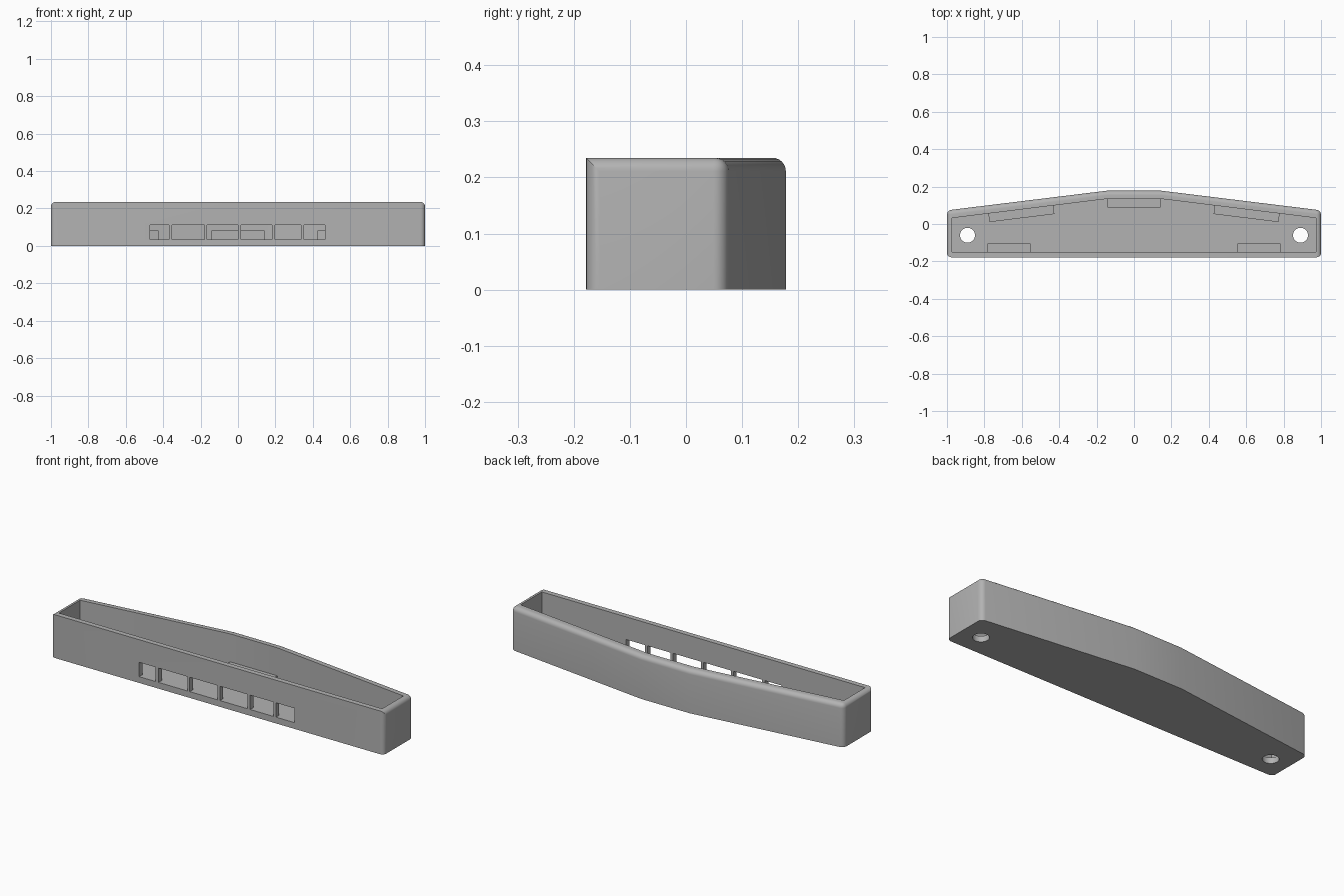
import bpy
import bmesh
import math
from mathutils import Matrix

if "Cube" in bpy.data.objects:
    bpy.data.objects.remove(bpy.data.objects["Cube"], do_unlink=True)

HEIGHT, FLOOR, FILLET = 0.235, 0.031, 0.024
LEDGE_TOP, LEDGE_DEPTH = 0.083, 0.046

grey = bpy.data.materials.new("matte grey")
grey.use_nodes = True
GREY = (0.45, 0.45, 0.45, 1)
grey.diffuse_color = GREY
grey.node_tree.nodes["Principled BSDF"].inputs["Base Color"].default_value = GREY


def finish(name, bm):
    bmesh.ops.recalc_face_normals(bm, faces=bm.faces[:])
    mesh = bpy.data.meshes.new(name)
    bm.to_mesh(mesh)
    bm.free()
    mesh.materials.append(grey)
    obj = bpy.data.objects.new(name, mesh)
    bpy.context.collection.objects.link(obj)
    return obj


def prism(half, z0, z1):
    """Extrude a left-right symmetric outline given by its +x half."""
    outline = half + [(-x, y) for x, y in reversed(half)]
    bm = bmesh.new()
    face = bm.faces.new([bm.verts.new((x, y, z0)) for x, y in outline])
    top = bmesh.ops.extrude_face_region(bm, geom=[face])["geom"]
    bmesh.ops.translate(bm, vec=(0, 0, z1 - z0),
                        verts=[v for v in top if isinstance(v, bmesh.types.BMVert)])
    bmesh.ops.recalc_face_normals(bm, faces=bm.faces[:])
    return bm


def box(name, x0, x1, y0, y1, z0, z1):
    bm = bmesh.new()
    size = Matrix.Diagonal((x1 - x0, y1 - y0, z1 - z0, 1))
    centre = Matrix.Translation(((x0 + x1) / 2, (y0 + y1) / 2, (z0 + z1) / 2))
    bmesh.ops.create_cube(bm, size=1, matrix=centre @ size)
    return finish(name, bm)


# Outer shell: rounded end corners, top rounded along the ends and back
bm = prism([(1, -0.178), (1, 0.073), (0.145, 0.178)], 0, HEIGHT)
rounded = []
for e in bm.edges:
    a, b = (v.co for v in e.verts)
    upright = abs(a.z - b.z) > 0.1
    on_top = min(a.z, b.z) > HEIGHT - 0.01
    on_front = max(a.y, b.y) < -0.17
    if (upright and abs(a.x) > 0.9) or (on_top and not on_front):
        rounded.append(e)
bmesh.ops.bevel(bm, geom=rounded, offset=FILLET, segments=6, profile=0.5,
                affect="EDGES", clamp_overlap=True)
tray = finish("tray_body", bm)

# Cutters: open cavity, front windows and screw holes
INNER = [(0.972, -0.15), (0.972, 0.032), (0.14, 0.135)]
cutters = [finish("cavity_cutter", prism(INNER, FLOOR, HEIGHT + 0.1))]

WINDOWS = [(-0.47, -0.37), (-0.353, -0.18), (-0.166, 0), (0.016, 0.182),
           (0.198, 0.337), (0.353, 0.465)]
for x0, x1 in WINDOWS:
    cutters.append(box("window_cutter", x0, x1, -0.25, -0.12, 0.034, 0.112))

for side in (-1, 1):
    bm = bmesh.new()
    bmesh.ops.create_cone(bm, cap_ends=True, segments=32, radius1=0.04, radius2=0.04,
                          depth=0.2, matrix=Matrix.Translation((side * 0.89, -0.06, 0)))
    cutters.append(finish("screw_hole_cutter", bm))

bpy.context.view_layer.objects.active = tray
for cutter in cutters:
    cutter.hide_render = True
    mod = tray.modifiers.new("cut", "BOOLEAN")
    mod.operation = "DIFFERENCE"
    mod.solver = "EXACT"
    mod.object = cutter
    bpy.ops.object.modifier_apply(modifier=mod.name)
    bpy.data.objects.remove(cutter, do_unlink=True)

bpy.ops.object.select_all(action="DESELECT")
tray.select_set(True)
bpy.ops.object.shade_smooth_by_angle(angle=math.radians(25))

# Ledges on the floor against the walls
box("back_centre_ledge", -0.142, 0.142, 0.135 - LEDGE_DEPTH, 0.137, FLOOR - 0.005, LEDGE_TOP)
slope = math.atan2(0.103, 0.832)
for side, label in ((-1, "right"), (1, "left")):
    x0, x1 = sorted((side * 0.553, side * 0.782))
    box(f"front_{label}_ledge", x0, x1, -0.152, -0.15 + LEDGE_DEPTH, FLOOR - 0.005, LEDGE_TOP)
    ledge = box(f"back_{label}_ledge", -0.175, 0.175, -LEDGE_DEPTH, 0.002,
                FLOOR - 0.005, LEDGE_TOP)
    ledge.location = (side * 0.605, 0.0775, 0)
    ledge.rotation_euler.z = -side * slope
